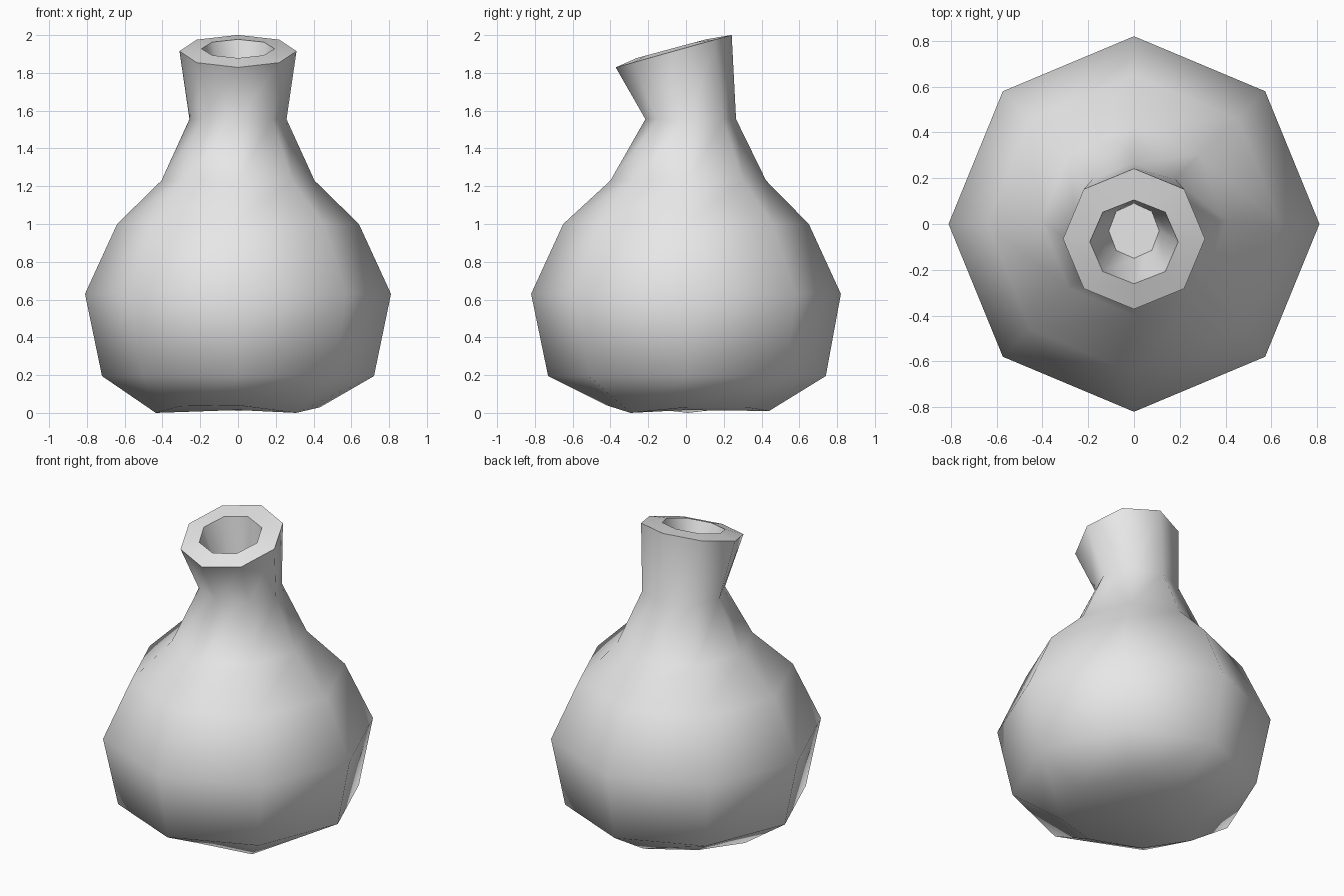
import bpy
import bmesh
from math import sin, cos, tau, radians

if "Cube" in bpy.data.objects:
    bpy.data.objects.remove(bpy.data.objects["Cube"], do_unlink=True)

SIDES = 8

clay = bpy.data.materials.new("pale_grey_clay")
clay.use_nodes = True
colour = (0.8, 0.8, 0.8, 1)
clay.diffuse_color = colour
clay.node_tree.nodes["Principled BSDF"].inputs["Base Color"].default_value = colour

bm = bmesh.new()


def ring(rx, ry, cy, z, slope=0.0, wobble=None):
    """Octagonal section; slope leans it, wobble lifts single corners."""
    verts = []
    for i in range(SIDES):
        a = tau * i / SIDES
        y = ry * sin(a)
        lift = wobble[i] if wobble else 0
        verts.append(bm.verts.new((rx * cos(a), cy + y, z + slope * y + lift)))
    return verts


# Uneven foot, round belly, shoulder, waist, slanted lip, and hollow mouth
rings = [
    ring(0.435, 0.43, 0.01, 0, wobble=(0.03, 0.03, 0.01, 0.035, 0, 0.035, 0.04, 0)),
    ring(0.72, 0.735, 0.005, 0.195),
    ring(0.81, 0.82, 0, 0.63),
    ring(0.64, 0.65, 0, 1.0),
    ring(0.405, 0.412, 0.012, 1.23),
    ring(0.257, 0.24, 0.025, 1.555),
    ring(0.31, 0.307, -0.065, 1.915, 0.28),
    ring(0.193, 0.183, -0.078, 1.928, 0.27),
    ring(0.11, 0.12, -0.03, 1.6),
]
for low, high in zip(rings, rings[1:]):
    for i in range(SIDES):
        j = (i + 1) % SIDES
        bm.faces.new((low[i], low[j], high[j], high[i]))

# Shallow underside and cavity floor
middle = bm.verts.new((0, 0, 0.015))
for i in range(SIDES):
    bm.faces.new((rings[0][(i + 1) % SIDES], rings[0][i], middle))
bm.faces.new(rings[-1])

bmesh.ops.recalc_face_normals(bm, faces=bm.faces)
mesh = bpy.data.meshes.new("flask")
bm.to_mesh(mesh)
bm.free()
mesh.materials.append(clay)
flask = bpy.data.objects.new("flask", mesh)
bpy.context.collection.objects.link(flask)

# Soft body with crisp lip edges
bpy.context.view_layer.objects.active = flask
flask.select_set(True)
bpy.ops.object.shade_smooth_by_angle(angle=radians(62))
